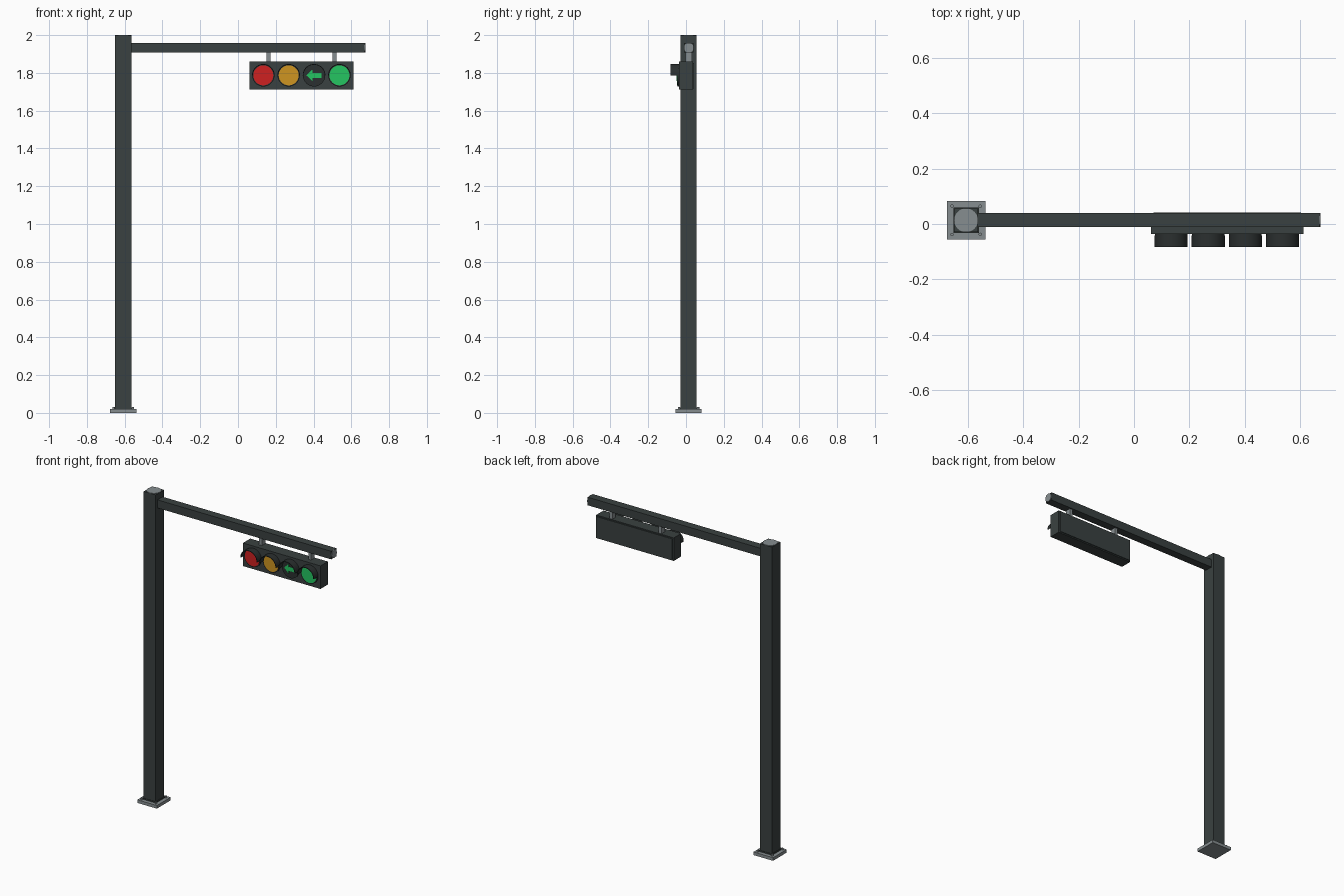
import bpy, bmesh, math
from mathutils import Matrix, Vector

cube = bpy.data.objects.get("Cube")
if cube:
    bpy.data.objects.remove(cube, do_unlink=True)


def material(name, r, g, b):
    m = bpy.data.materials.new(name)
    m.use_nodes = True
    m.diffuse_color = (r, g, b, 1)
    m.node_tree.nodes["Principled BSDF"].inputs["Base Color"].default_value = (r, g, b, 1)
    return m


DARK = material("dark grey paint", 0.042, 0.053, 0.052)
BLACK = material("visor black", 0.024, 0.029, 0.029)
STEEL = material("galvanised steel", 0.24, 0.27, 0.28)
RED = material("red lens", 0.62, 0.015, 0.015)
AMBER = material("amber lens", 0.62, 0.30, 0.015)
GREEN = material("green lens", 0.018, 0.56, 0.12)


def finish(name, bm, mat, smooth=False):
    bmesh.ops.recalc_face_normals(bm, faces=bm.faces)
    mesh = bpy.data.meshes.new(name)
    bm.to_mesh(mesh)
    bm.free()
    mesh.materials.append(mat)
    ob = bpy.data.objects.new(name, mesh)
    bpy.context.collection.objects.link(ob)
    if smooth:
        bpy.ops.object.select_all(action='DESELECT')
        ob.select_set(True)
        bpy.context.view_layer.objects.active = ob
        bpy.ops.object.shade_smooth_by_angle(angle=math.radians(35))
    return ob


def box(name, lo, hi, mat):
    lo, hi = Vector(lo), Vector(hi)
    bm = bmesh.new()
    bmesh.ops.create_cube(bm, size=1, matrix=Matrix.Translation((lo + hi) / 2)
                          @ Matrix.Diagonal((*(hi - lo), 1)))
    return finish(name, bm, mat)


def disc(name, centre, radius, depth, axis, mat, sides=32):
    """Cylinder centred at a point along the X, Y or Z axis."""
    turn = {'X': Matrix.Rotation(math.pi / 2, 4, 'Y'),
            'Y': Matrix.Rotation(math.pi / 2, 4, 'X'),
            'Z': Matrix.Identity(4)}[axis]
    bm = bmesh.new()
    bmesh.ops.create_cone(bm, cap_ends=True, segments=sides, radius1=radius, radius2=radius,
                          depth=depth, matrix=Matrix.Translation(centre) @ turn)
    return finish(name, bm, mat, True)


def prism(name, outline, y0, y1, mat, smooth=False):
    """Outline in x and z, extruded along y."""
    bm = bmesh.new()
    face = bm.faces.new([bm.verts.new((x, y0, z)) for x, z in outline])
    new = bmesh.ops.extrude_face_region(bm, geom=[face])["geom"]
    bmesh.ops.translate(bm, vec=(0, y1 - y0, 0),
                        verts=[v for v in new if isinstance(v, bmesh.types.BMVert)])
    return finish(name, bm, mat, smooth)


PX, PY = -0.607, 0.0135   # pole axis


def post(name, half, z0, z1, mat):
    return box(name, (PX - half, PY - half, z0), (PX + half, PY + half, z1), mat)


# Pole with base plate, anchor bolts and top cap
post("base_plate", 0.0695, 0, 0.02, STEEL)
post("pole_collar", 0.046, 0.02, 0.028, DARK)
post("pole", 0.043, 0.02, 1.997, DARK)
disc("pole_cap", (PX, PY, 1.996), 0.043, 0.008, 'Z', STEEL)
for sx in (-1, 1):
    for sy in (-1, 1):
        disc("anchor_bolt", (PX + sx * 0.051, PY + sy * 0.051, 0.023), 0.006, 0.018, 'Z', STEEL, 12)

# Horizontal arm with end cap
AY, AZ, AH = 0.0145, 1.933, 0.026
box("arm", (PX + 0.04, AY - AH, AZ - AH), (0.67, AY + AH, AZ + AH), DARK)
disc("arm_end_cap", (0.67, AY, AZ), AH, 0.008, 'X', STEEL)

# Hangers
for x in (0.162, 0.511):
    box("hanger", (x - 0.01, AY - 0.017, 1.85), (x + 0.01, AY + 0.017, 1.91), STEEL)

# Signal housing
box("housing", (0.061, -0.037, 1.711), (0.612, 0.037, 1.859), DARK)
box("housing_back", (0.07, 0.036, 1.718), (0.603, 0.042, 1.852), DARK)

# Lamps: rim, lens and half-round visor
LZ = 1.787
for i, (colour, mat) in enumerate((("red", RED), ("amber", AMBER), ("arrow", BLACK), ("green", GREEN))):
    x = 0.134 + i * 0.1343
    disc(colour + "_rim", (x, -0.04, LZ), 0.059, 0.01, 'Y', BLACK)
    disc(colour + "_lens", (x, -0.044, LZ), 0.053, 0.006, 'Y', mat)
    arc = [math.pi * k / 20 for k in range(21)]
    outline = [(x + 0.06 * math.cos(a), LZ + 0.06 * math.sin(a)) for a in arc]
    outline += [(x + 0.056 * math.cos(a), LZ + 0.056 * math.sin(a)) for a in reversed(arc)]
    prism(colour + "_visor", outline, -0.042, -0.083, BLACK, True)
    if colour == "arrow":
        head = [(-0.041, 0), (-0.008, 0.031), (-0.008, 0.013), (0.039, 0.013)]
        shape = head + [(u, -w) for u, w in reversed(head[1:])]
        prism("green_arrow", [(x + u, LZ + w) for u, w in shape], -0.046, -0.049, GREEN)
